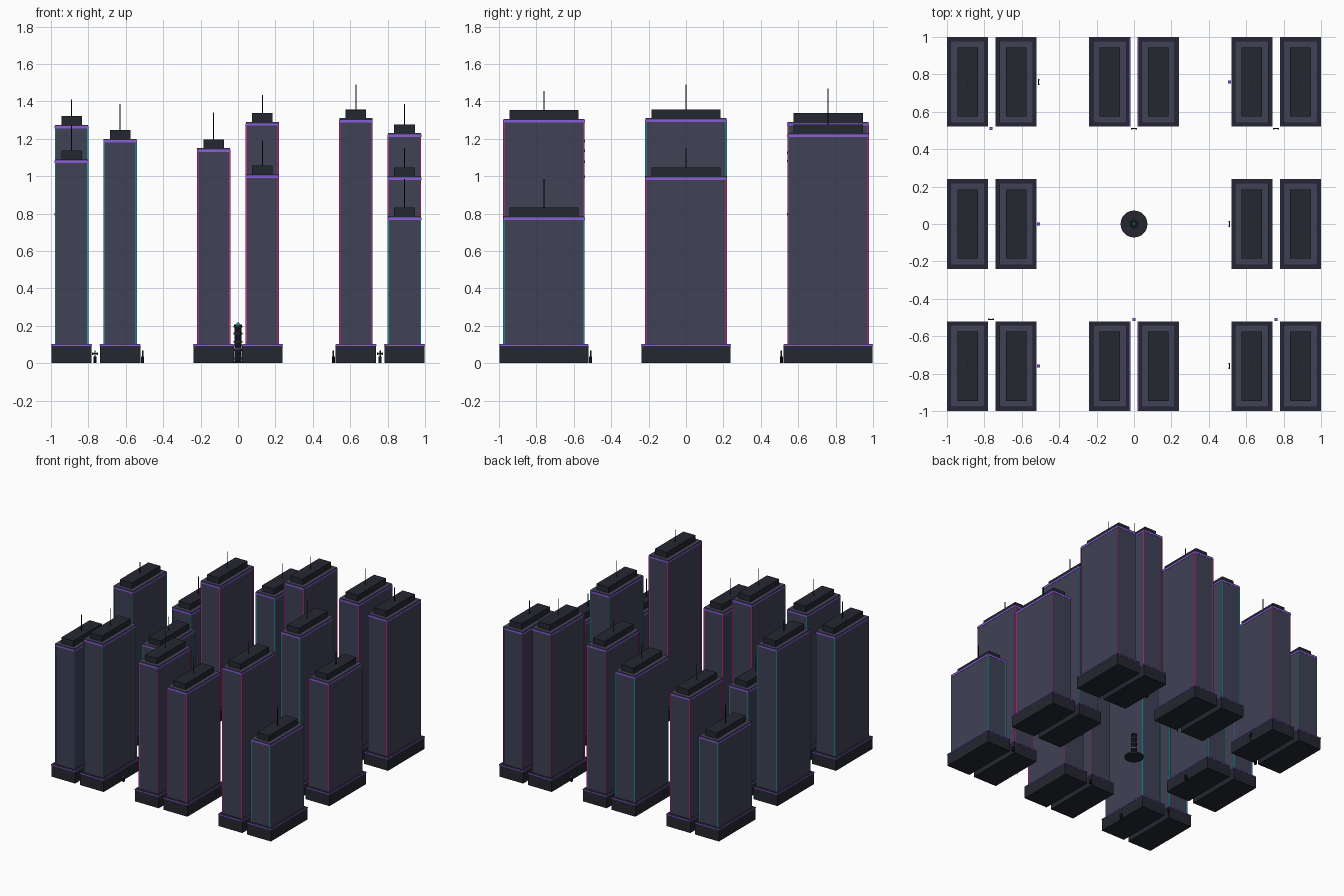
import bpy, math


def mat(name, rgb):
    m = bpy.data.materials.new(name)
    m.diffuse_color = (*rgb, 1)
    return m


SLATE = mat("slate", (0.05, 0.053, 0.09))
DARK = mat("dark", (0.018, 0.02, 0.03))
BLACK = mat("black", (0.006, 0.006, 0.009))
PURPLE = mat("purple", (0.26, 0.11, 0.72))
CYAN = mat("cyan", (0.02, 0.35, 0.42))
PINK = mat("pink", (0.6, 0.03, 0.28))


def box(name, x, y, z0, z1, sx, sy, m):
    bpy.ops.mesh.primitive_cube_add(size=1, location=(x, y, (z0 + z1) / 2))
    o = bpy.context.object
    o.name = name
    o.scale = (sx, sy, z1 - z0)
    o.data.materials.append(m)
    return o


def cyl(name, x, y, z0, z1, r, m, sides=16, top=None):
    bpy.ops.mesh.primitive_cone_add(vertices=sides, radius1=r, radius2=r if top is None else top,
                                    depth=z1 - z0, location=(x, y, (z0 + z1) / 2))
    o = bpy.context.object
    o.name = name
    o.data.materials.append(m)
    return o


def tower(x, y, h, tip, glow):
    box("podium", x, y, 0, 0.1, 0.216, 0.476, DARK)
    box("podium_trim", x, y, 0.093, 0.1005, 0.22, 0.48, PURPLE)
    box("podium_roof", x, y, 0.1, 0.102, 0.214, 0.474, DARK)
    box("tower_body", x, y, 0.1, h, 0.176, 0.434, SLATE)
    box("roof_band", x, y, h - 0.02, h - 0.007, 0.18, 0.438, PURPLE)
    box("roof_plant", x, y, h, h + 0.047, 0.11, 0.37, DARK)
    cyl("antenna", x, y, h + 0.04, tip, 0.003, BLACK, 6)
    # neon strips on the four corners
    for sx in (-1, 1):
        for sy in (-1, 1):
            box("corner_strip", x + sx * 0.086, y + sy * 0.215, 0.1, h - 0.02, 0.007, 0.007, glow)


# towers: x, y, roof height, antenna tip, neon colour
for t in [
    (-0.89, -0.76, 1.09, 1.27, CYAN), (-0.63, -0.76, 1.20, 1.385, CYAN),
    (-0.13, -0.76, 1.15, 1.34, PINK), (0.13, -0.76, 1.01, 1.19, PINK),
    (0.63, -0.76, 1.307, 1.455, PINK), (0.89, -0.76, 0.787, 0.985, CYAN),
    (-0.89, 0, 1.275, 1.41, CYAN), (-0.63, 0, 0.87, 1.03, CYAN),
    (0.63, 0, 1.31, 1.49, CYAN), (0.89, 0, 1.0, 1.15, PINK),
    (-0.89, 0.76, 0.81, 1.0, CYAN), (-0.63, 0.76, 1.095, 1.275, PINK),
    (-0.13, 0.76, 1.14, 1.31, CYAN), (0.13, 0.76, 1.29, 1.435, PINK),
    (0.63, 0.76, 1.29, 1.47, PINK), (0.89, 0.76, 1.23, 1.385, PINK),
]:
    tower(*t)

# street kiosks
for x, y in [(-0.765, 0.51), (0.51, 0.76), (-0.51, 0), (0, -0.51), (0.76, -0.51), (-0.51, -0.76)]:
    box("kiosk", x, y, 0, 0.034, 0.016, 0.016, BLACK)
    box("kiosk_top", x, y, 0.034, 0.037, 0.017, 0.017, PURPLE)

# street lamps, arms running along the kerb
for x, y in [(-0.51, 0.76), (0, 0.51), (0.76, 0.51), (0.51, 0), (-0.765, -0.51), (0.51, -0.76)]:
    along_y = abs(x) == 0.51
    cyl("lamp_post", x, y, 0, 0.068, 0.0035, BLACK, 8)
    box("lamp_arm", x, y, 0.05, 0.055, *((0.006, 0.028) if along_y else (0.028, 0.006)), BLACK)
    for s in (-1, 1):
        d = s * 0.012
        box("lamp_head", x + (0 if along_y else d), y + (d if along_y else 0), 0.045, 0.058, 0.008, 0.008, DARK)

# central monument
cyl("plaza_disc", 0, 0, 0, 0.012, 0.072, DARK, 24)
cyl("monument_core", 0, 0, 0.012, 0.2, 0.02, BLACK, 12)
for z in (0.02, 0.065, 0.11, 0.155, 0.19):
    cyl("monument_ring", 0, 0, z, z + 0.01, 0.024, DARK, 12)
cyl("glow_ring", 0, 0, 0.075, 0.08, 0.0235, PURPLE, 12)
cyl("beacon", 0, 0, 0.2, 0.218, 0.01, CYAN, 12, 0.006)
for i in range(3):
    a = math.radians(30 + 120 * i)
    o = box("beacon_fin", 0.012 * math.cos(a), 0.012 * math.sin(a), 0.198, 0.206, 0.024, 0.005, BLACK)
    o.rotation_euler.z = a
